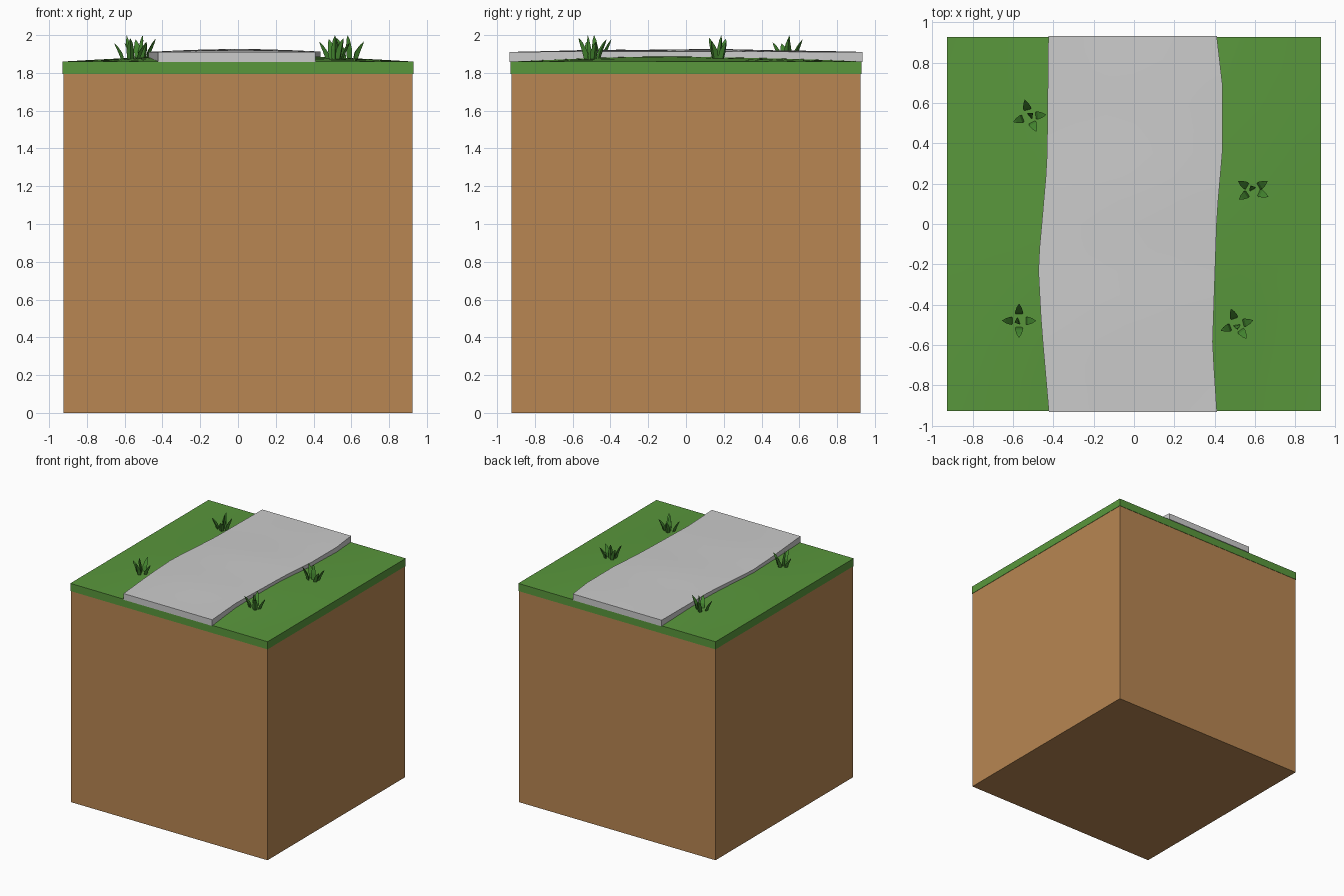
import bpy, bmesh
from math import cos, sin, pi, radians
from mathutils import Vector

if "Cube" in bpy.data.objects:
    bpy.data.objects.remove(bpy.data.objects["Cube"])


def material(name, color):
    m = bpy.data.materials.new(name)
    m.diffuse_color = (*color, 1)
    m.use_nodes = True
    m.node_tree.nodes["Principled BSDF"].inputs["Base Color"].default_value = m.diffuse_color
    return m


dirt_mat = material("dirt", (0.48, 0.24, 0.085))
grass_mat = material("grass", (0.10, 0.31, 0.045))
blade_mat = material("blade", (0.06, 0.25, 0.03))


def finish(bm, name, mat=None, smooth=False):
    bmesh.ops.recalc_face_normals(bm, faces=bm.faces)
    me = bpy.data.meshes.new(name)
    bm.to_mesh(me)
    bm.free()
    ob = bpy.data.objects.new(name, me)
    bpy.context.collection.objects.link(ob)
    if mat:
        me.materials.append(mat)
    if smooth:
        bpy.ops.object.select_all(action='DESELECT')
        ob.select_set(True)
        bpy.context.view_layer.objects.active = ob
        bpy.ops.object.shade_smooth_by_angle(angle=radians(30))
    return ob


def slab(name, nx, ny, x_range, half_y, top, bottom, mat=None):
    """Closed slab: uneven gridded top, straight skirt, flat bottom."""
    bm = bmesh.new()
    rows = []
    for j in range(ny + 1):
        y = -half_y + 2 * half_y * j / ny
        x0, x1 = x_range(y)
        xs = [x0 + (x1 - x0) * i / nx for i in range(nx + 1)]
        rows.append([bm.verts.new((x, y, top(x, y))) for x in xs])
    for a, b in zip(rows, rows[1:]):
        for i in range(nx):
            bm.faces.new((a[i], a[i + 1], b[i + 1], b[i]))
    rim = [e for e in bm.edges if e.is_boundary]
    ext = bmesh.ops.extrude_edge_only(bm, edges=rim)["geom"]
    for v in ext:
        if isinstance(v, bmesh.types.BMVert):
            v.co.z = bottom
    low = [e for e in ext if isinstance(e, bmesh.types.BMEdge)]
    bmesh.ops.contextual_create(bm, geom=low)
    return finish(bm, name, mat, smooth=True)


def hump(x, y):
    return max(0, cos(pi * x / 1.856)) * max(0, cos(pi * y / 1.856))


def grass_z(x, y):
    return 1.86 + 0.034 * hump(x, y) + 0.003 * sin(7 * x + 2) * sin(5 * y) * hump(x, y)


# Dirt block
bm = bmesh.new()
bmesh.ops.create_cube(bm, size=1)
for v in bm.verts:
    v.co = Vector((v.co.x * 1.85, v.co.y * 1.85, (v.co.z + 0.5) * 1.80))
finish(bm, "dirt_block", dirt_mat)

# Turf layer, gently mounded
slab("turf", 12, 12, lambda y: (-0.928, 0.928), 0.928, grass_z, 1.795, grass_mat)

# Stone path with wavering edges
LEFT = [(-0.94, -0.422), (-0.5, -0.46), (-0.2, -0.476), (0, -0.458), (0.3, -0.432), (0.94, -0.425)]
RIGHT = [(-0.94, 0.412), (-0.6, 0.39), (-0.3, 0.40), (0.05, 0.412), (0.35, 0.438), (0.7, 0.438), (0.94, 0.41)]


def lookup(pts, y):
    for (y0, x0), (y1, x1) in zip(pts, pts[1:]):
        if y <= y1:
            return x0 + (x1 - x0) * (y - y0) / (y1 - y0)
    return pts[-1][1]


def path_z(x, y):
    rise = max(0, cos(pi * x / 0.95)) * max(0, cos(pi * y / 1.87))
    return 1.911 + 0.014 * rise + 0.002 * rise * sin(9 * y)


slab("stone_path", 6, 16, lambda y: (lookup(LEFT, y), lookup(RIGHT, y)), 0.934, path_z, 1.858)


# Grass tufts: a ring of curved three-sided blades around an upright one
def blade(bm, base, angle, lean, height, width):
    out = Vector((cos(angle), sin(angle), 0))
    side = Vector((-out.y, out.x, 0))
    rings = []
    for t, w in ((0, 0.8), (0.45, 1.0), (0.8, 0.6)):
        c = base + out * lean * t ** 1.8 + Vector((0, 0, height * t))
        w *= width
        rings.append([bm.verts.new(c + d) for d in (side * w / 2, -side * w / 2, out * w * 0.5)])
    tip = bm.verts.new(base + out * lean + Vector((0, 0, height)))
    for a, b in zip(rings, rings[1:]):
        for i in range(3):
            k = (i + 1) % 3
            bm.faces.new((a[i], a[k], b[k], b[i]))
    for i in range(3):
        bm.faces.new((rings[-1][i], rings[-1][(i + 1) % 3], tip))
    bm.faces.new(rings[0])


TUFTS = [(-0.52, 0.535, (105, 200, 5, -65)), (0.59, 0.17, (150, 30, -145, -25)),
         (-0.57, -0.48, (90, 180, -90, 0)), (0.51, -0.50, (110, 15, -55, 200))]
for n, (x, y, angles) in enumerate(TUFTS):
    bm = bmesh.new()
    for i, deg in enumerate(angles):
        a = radians(deg)
        root = Vector((x + 0.03 * cos(a), y + 0.03 * sin(a), grass_z(x, y) - 0.01))
        blade(bm, root, a, 0.055, (0.115, 0.095, 0.12, 0.10)[i], 0.04)
    blade(bm, Vector((x, y, grass_z(x, y) - 0.01)), radians(40 + 80 * n), 0.02,
          2.0 - grass_z(x, y) + 0.01, 0.036)
    finish(bm, f"grass_tuft_{n + 1}", blade_mat)
